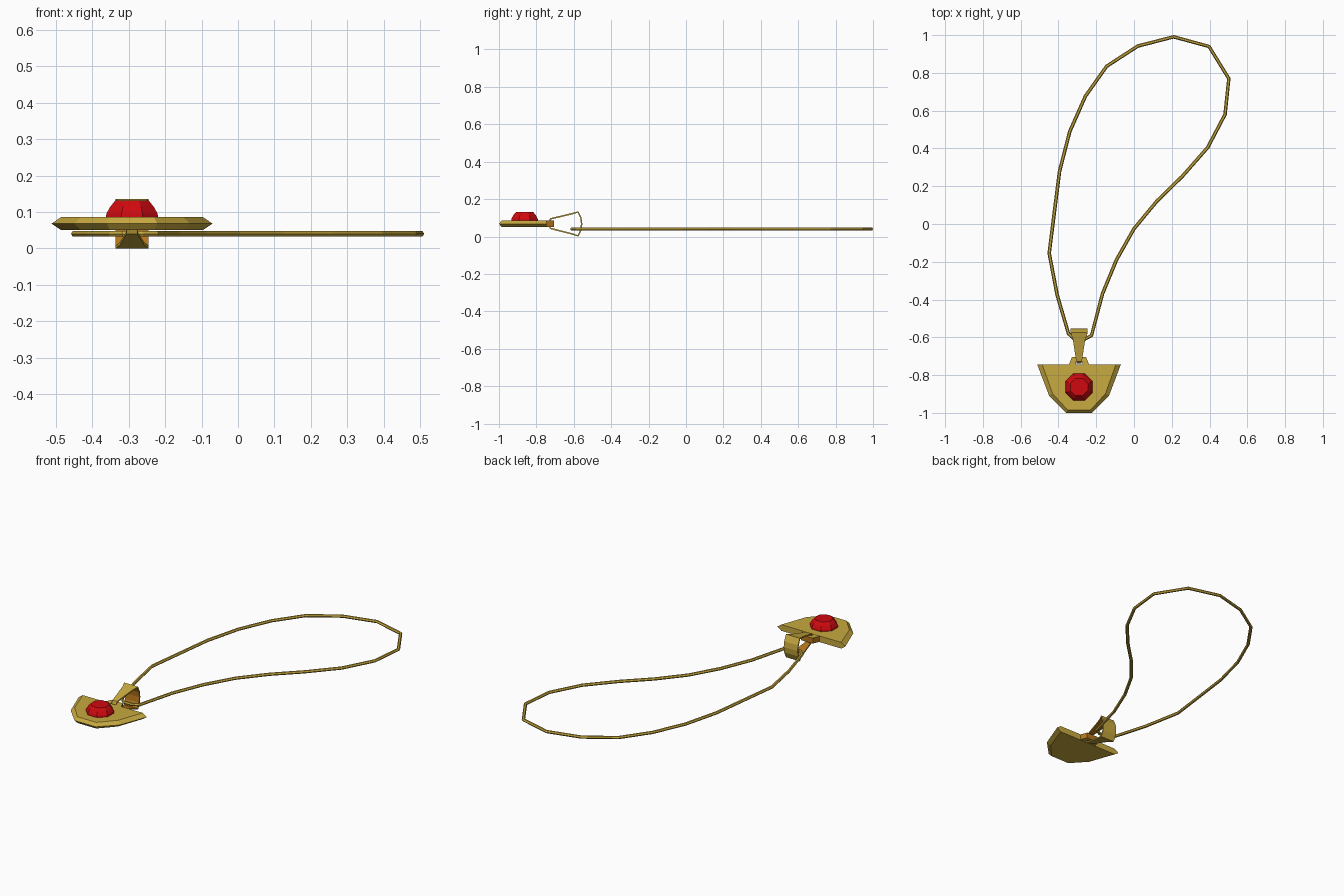
import bpy, math
from mathutils import Vector

if "Cube" in bpy.data.objects:
    bpy.data.objects.remove(bpy.data.objects["Cube"])


def material(name, r, g, b):
    m = bpy.data.materials.new(name)
    m.diffuse_color = (r, g, b, 1)
    m.use_nodes = True
    m.node_tree.nodes["Principled BSDF"].inputs["Base Color"].default_value = m.diffuse_color
    return m


GOLD = material("gold", 0.58, 0.40, 0.05)
COPPER = material("dark orange gold", 0.46, 0.18, 0.012)
RED = material("ruby red", 0.62, 0.003, 0.005)
CX = -0.291


def build(name, verts, faces, mats, rule=None):
    me = bpy.data.meshes.new(name)
    me.from_pydata(verts, [], faces)
    for m in mats:
        me.materials.append(m)
    ob = bpy.data.objects.new(name, me)
    bpy.context.collection.objects.link(ob)
    if rule:
        for p in me.polygons:
            p.material_index = rule(p)
    return ob


def loft(rings, cap=True, close=False):
    """Join equal-sized rings of points with quads."""
    n = len(rings[0])
    k = len(rings)
    verts = [v for r in rings for v in r]
    faces = []
    for i in range(k if close else k - 1):
        a, b = i * n, (i + 1) % k * n
        faces += [(a + j, a + (j + 1) % n, b + (j + 1) % n, b + j) for j in range(n)]
    if cap and not close:
        faces += [tuple(reversed(range(n))), tuple(range((k - 1) * n, k * n))]
    return verts, faces


# chain: closed loop lying flat
path = [(-0.225, -0.59), (-0.167, -0.37), (-0.093, -0.19), (0, -0.025), (0.12, 0.12),
        (0.257, 0.254), (0.39, 0.405), (0.482, 0.58), (0.502, 0.77), (0.397, 0.94),
        (0.21, 0.991), (0.02, 0.942), (-0.145, 0.835), (-0.257, 0.677), (-0.34, 0.49),
        (-0.394, 0.28), (-0.422, 0.06), (-0.449, -0.155), (-0.407, -0.375),
        (-0.347, -0.58), (-0.315, -0.61), (-0.262, -0.61)]
rings = []
for i, p in enumerate(path):
    p = Vector(p)
    a = (p - Vector(path[i - 1])).normalized()
    b = (Vector(path[(i + 1) % len(path)]) - p).normalized()
    t = (a + b).normalized()
    side = Vector((t.y, -t.x))
    rings.append([(p.x + side.x * 0.0095 * math.cos(w), p.y + side.y * 0.0095 * math.cos(w),
                   0.04 + 0.0085 * math.sin(w)) for w in (j * math.pi / 3 for j in range(6))])
build("chain", *loft(rings, close=True), [GOLD])

# pendant plate: half-round slab with knife-edge rim
half = [(0.221, 0), (0.159, -0.163), (0.069, -0.255)]
outline = [(-x, y) for x, y in half] + [(x, y) for x, y in reversed(half)]
rings = [[(CX + x * s, -0.745 + y * (s + 1) / 2, z) for x, y in outline]
         for s, z in ((0.88, 0.05), (1, 0.068), (0.88, 0.086))]
build("pendant_plate", *loft(rings), [GOLD])

# hanging tab with square hole
outer = [(-0.06, -0.76), (0.06, -0.76), (0.038, -0.705), (-0.038, -0.705)]
inner = [(-0.018, -0.748), (0.018, -0.748), (0.016, -0.724), (-0.016, -0.724)]
rings = [[(CX + x, y, z) for x, y in ring] for ring, z in
         ((outer, 0.052), (outer, 0.085), (inner, 0.085), (inner, 0.052))]
build("hanging_tab", *loft(rings, close=True), [GOLD, COPPER],
      lambda p: 0 if abs(p.normal.z) > 0.7 else 1)

# bail: tapered strap looped through the tab and round the chain (y, z, half width)
strap = [(-0.738, 0.068, 0.013), (-0.727, 0.098, 0.015), (-0.61, 0.126, 0.033),
         (-0.575, 0.135, 0.045), (-0.558, 0.10, 0.045), (-0.554, 0.068, 0.045),
         (-0.558, 0.035, 0.045), (-0.575, 0.0, 0.045), (-0.61, 0.01, 0.033),
         (-0.727, 0.040, 0.015)]
rings = []
for i, (y, z, w) in enumerate(strap):
    q, r = strap[i - 1], strap[(i + 1) % len(strap)]
    t = Vector((r[0] - q[0], r[1] - q[1])).normalized()
    iy, iz = y + t.y * 0.008, z - t.x * 0.008
    rings.append([(CX - w, y, z), (CX + w, y, z), (CX + w, iy, iz), (CX - w, iy, iz)])
build("bail", *loft(rings, close=True), [GOLD, COPPER],
      lambda p: 1 if p.index % 4 == 2 else 0)

# gem: eight-sided faceted cut with flat table
rings = []
for r, z, turn in ((0.078, 0.08, 0), (0.076, 0.096, 0), (0.064, 0.115, 0), (0.05, 0.131, 0)):
    rings.append([(CX + r * math.cos(a), -0.863 + r * math.sin(a), z)
                  for a in (math.pi / 8 + j * math.pi / 4 for j in range(8))])
build("gem", *loft(rings), [RED])

# consistent outward normals
import bmesh
for ob in bpy.context.collection.objects:
    bm = bmesh.new()
    bm.from_mesh(ob.data)
    bmesh.ops.recalc_face_normals(bm, faces=bm.faces)
    bm.to_mesh(ob.data)
    bm.free()
